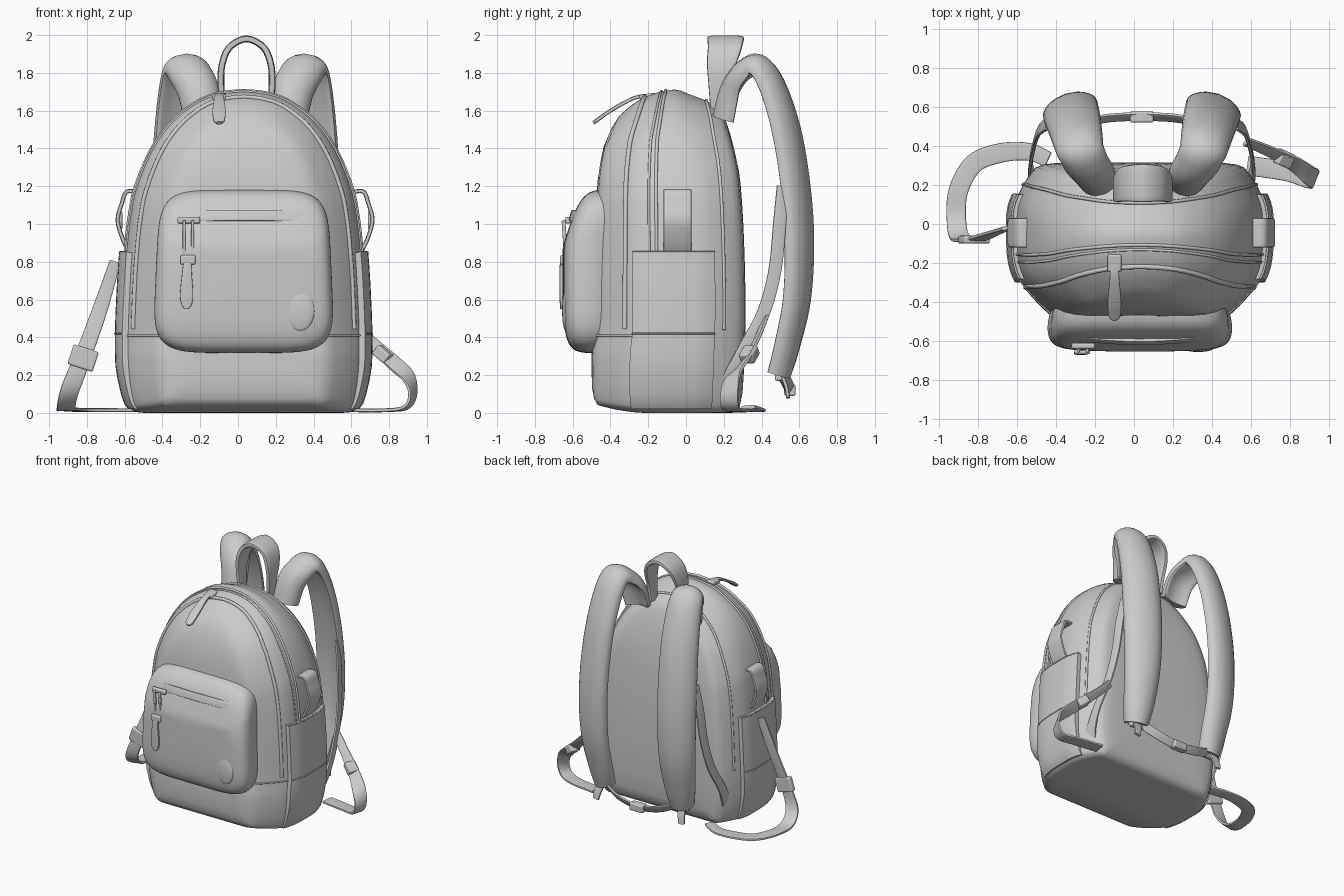
import bpy, bmesh
from math import sin, cos, pi, radians
from mathutils import Vector

if "Cube" in bpy.data.objects:
    bpy.data.objects.remove(bpy.data.objects["Cube"])

CX = 0.03  # body centre line


def smooth(pts, n=6):
    """Catmull-Rom resample of a list of equal-length tuples."""
    out = []
    for i in range(len(pts) - 1):
        a, b, c, d = pts[max(i - 1, 0)], pts[i], pts[i + 1], pts[min(i + 2, len(pts) - 1)]
        for k in range(n):
            t = k / n
            out.append(tuple(q + 0.5 * t * (r - p + t * (2 * p - 5 * q + 4 * r - s + t * (3 * (q - r) + s - p)))
                             for p, q, r, s in zip(a, b, c, d)))
    return out + [tuple(pts[-1])]


def interp(table, x):
    if x <= table[0][0]:
        return table[0][1]
    for (a, u), (b, v) in zip(table, table[1:]):
        if x <= b:
            return u + (v - u) * (x - a) / max(b - a, 1e-6)
    return table[-1][1]


def finish(ob, angle=40):
    bpy.ops.object.select_all(action='DESELECT')
    ob.select_set(True)
    bpy.context.view_layer.objects.active = ob
    bpy.ops.object.shade_smooth_by_angle(angle=radians(angle))
    return ob


def loft(name, rings, angle=40):
    """Skin closed rings of equal size and cap both ends."""
    m = len(rings[0])
    verts = [tuple(p) for r in rings for p in r]
    faces = [(i * m + j, i * m + (j + 1) % m, (i + 1) * m + (j + 1) % m, (i + 1) * m + j)
             for i in range(len(rings) - 1) for j in range(m)]
    faces += [tuple(range(m)), tuple(range(len(verts) - m, len(verts)))]
    me = bpy.data.meshes.new(name)
    me.from_pydata(verts, [], faces)
    bm = bmesh.new()
    bm.from_mesh(me)
    bmesh.ops.recalc_face_normals(bm, faces=bm.faces)
    bm.to_mesh(me)
    bm.free()
    ob = bpy.data.objects.new(name, me)
    bpy.context.collection.objects.link(ob)
    return finish(ob, angle)


def power(v, e):
    return (abs(v) ** e) * (1 if v >= 0 else -1)


def ribbon(name, rows, sides, thick, e=0.4, n=6, m=16, bow=0):
    """Strap along rows of (x, y, z, width); sides give the width direction, bow arches the section."""
    path, rings = smooth(rows, n), []
    table = [[(i / max(len(sides) - 1, 1), s[k]) for i, s in enumerate(sides)] for k in range(3)]
    P = [Vector(p[:3]) for p in path]
    for i, p in enumerate(path):
        tan = (P[min(i + 1, len(P) - 1)] - P[max(i - 1, 0)]).normalized()
        s = Vector([interp(t, i / (len(P) - 1)) for t in table])
        s = (s - tan * s.dot(tan)).normalized()
        nrm = s.cross(tan)
        rings.append([P[i] + s * power(cos(a), e) * p[3] / 2
                      + nrm * (power(sin(a), e) * thick / 2 + bow * (abs(cos(a)) ** (2 * e) - .4))
                      for a in (2 * pi * j / m for j in range(m))])
    return loft(name, rings)


def tube(name, pts, r):
    cu = bpy.data.curves.new(name, 'CURVE')
    cu.dimensions, cu.bevel_depth, cu.bevel_resolution, cu.use_fill_caps = '3D', r, 2, True
    sp = cu.splines.new('POLY')
    sp.points.add(len(pts) - 1)
    for q, p in zip(sp.points, pts):
        q.co = (*p, 1)
    ob = bpy.data.objects.new(name, cu)
    bpy.context.collection.objects.link(ob)


def box(name, loc, size, rot=(0, 0, 0), bevel=0.01):
    bpy.ops.mesh.primitive_cube_add(size=1, location=loc, rotation=rot)
    ob = bpy.context.object
    ob.name, ob.scale = name, size
    bpy.ops.object.transform_apply(location=False, rotation=False, scale=True)
    mod = ob.modifiers.new('bevel', 'BEVEL')
    mod.width, mod.segments = bevel, 3
    return finish(ob)


# Body shape tables: arch outline, front and back depth, width and height by depth
ARCH = [(max(x, 0), max(z, 0)) for x, z in smooth(
    [(0, 0), (.3, 0), (.52, 0), (.59, .015), (.62, .06), (.645, .2), (.652, .4), (.64, .7), (.625, .9), (.607, 1.05),
     (.575, 1.2), (.49, 1.4), (.38, 1.55), (.24, 1.655), (.12, 1.697), (0, 1.71)], 5)]
WIDTH = [(z, x) for x, z in ARCH[10:]]
FRONT = smooth([(0, -.46), (.06, -.495), (.3, -.5), (.42, -.485), (.8, -.48), (1.2, -.47), (1.4, -.44), (1.5, -.405),
                (1.65, -.33), (1.72, -.28)])
BACK = smooth([(0, .27), (.08, .3), (.6, .315), (1.2, .29), (1.5, .23), (1.65, .18), (1.72, .15)])
SCALE = smooth([(0, .64), (.03, .69), (.12, .81), (.25, .94), (.38, .99), (.55, 1), (.72, .99), (.87, .91), (.97, .82),
                (1, .78)])
HIGH = smooth([(0, .9), (.03, .92), (.12, .96), (.25, .985), (.4, .997), (.55, 1), (.7, .985), (.87, .965), (1, .94)])


def body_pt(t, x, z):
    lift = .05 * max(0, 1 - t / .35) ** 2
    z = z * interp(HIGH, t)
    z += lift * max(0, 1 - z / .3)
    f, b = interp(FRONT, z), interp(BACK, z)
    return Vector((CX + x, f + (b - f) * t, z))


def arch_ring(t, k=1, skin=0):
    """Arch at depth t, shrunk by k toward the panel centre."""
    s = interp(SCALE, t)
    half = [(x * s * k + skin * (x > .01), .75 + (z - .75) * k + skin * (z > 1)) for x, z in ARCH]
    loop = half + [(-x, z) for x, z in half[-2:0:-1]]
    return [body_pt(t, x, z) for x, z in loop]


def side_pt(sx, t, z, off=0):
    x = interp(WIDTH, z / interp(HIGH, t)) * interp(SCALE, t) + off
    p = body_pt(t, sx * x, z)
    p.z = z
    return p


# Main bag
front_cap = [(0, .05), (0, .35), (0, .65), (.003, .85), (.012, .95)]
rings = [arch_ring(t, k) for t, k in front_cap]
rings += [arch_ring(.03 + .94 * i / 28) for i in range(29)]
rings += [arch_ring(1 - t, k) for t, k in reversed(front_cap)]
loft("bag_body", rings, 60)

# Piping and main zip running over the arch
for name, t, r in (("front_piping", .2, .013), ("zip_edge_front", .36, .007), ("main_zip", .41, .009),
                   ("back_piping", .86, .009)):
    tube(name, [p for p in arch_ring(t, 1, .001) if p.z > .42], r)
# Base panel seam around the front
seam = [side_pt(-1, .3 - .3 * i / 12, .41) for i in range(13)]
seam += [side_pt(1, .3 * i / 12, .41) for i in range(13)]
tube("base_seam", seam, .006)

# Side pockets, hems and side tabs
for sx, side, out in ((-1, "left", -.015), (1, "right", 0)):
    ts = [.25 + .55 * i / 12 for i in range(13)]
    zs = [.02, .05] + [.1 + .075 * i for i in range(11)]
    loft(side + "_side_pocket", [[side_pt(sx, t, z, .012 + .018 * min(1, z / .25)) for t in ts] +
                                 [side_pt(sx, t, z, -.03) for t in reversed(ts)] for z in zs])
    tube(side + "_pocket_hem", [side_pt(sx, t, .85, .026) for t in ts], .006)
    tube(side + "_pocket_seam", [side_pt(sx, t, .42, .029) for t in ts], .005)
    tab = [(.62, .85), (.655, .92), (.682, 1.02), (.66, 1.11), (.635, 1.17), (.58, 1.17)]
    ribbon(side + "_side_tab", [(CX + sx * (x + out), -.045, z, .15) for x, z in tab], [(0, 1, 0)], .022)
    box(side + "_tab_clip", (CX + sx * (.672 + out), -.045, 1.02), (.03, .12, .1), (0, 0, 0), .012)

# Front pocket
rings = []
for y, hx, hz in smooth([(-.4, .43, .41), (-.48, .455, .43), (-.55, .46, .43), (-.6, .445, .41), (-.63, .405, .36),
                         (-.645, .33, .28), (-.652, .18, .15), (-.654, .02, .02)], 4):
    ring = []
    for j in range(64):
        a = 2 * pi * j / 64
        z = .75 + hz * power(sin(a), .38)
        ring.append((CX + hx * power(cos(a), .38) * (1.01 - .1 * (z - .75)), y + max(0, z - .88) * .28, z))
    rings.append(ring)
loft("front_pocket", rings, 60)
ribbon("pocket_zip_cover", [(-.35, -.535, 1.0, .05), (-.29, -.58, 1.035, .06), (.03, -.604, 1.045, .06),
                            (.36, -.58, 1.035, .06), (.42, -.535, 1.0, .05)], [(0, .3, 1)], .022)

# Pocket zip pull and plain round patch
box("pocket_pull_bar", (-.26, -.625, 1.02), (.12, .03, .035))
for x in (-.285, -.24):
    box("pocket_pull_link", (x, -.642, .92), (.016, .02, .2), (radians(4), 0, 0), .006)
box("pocket_pull_buckle", (-.265, -.655, .81), (.08, .025, .05))
ribbon("pocket_pull_tab", [(-.265, -.655, .82, .04), (-.27, -.66, .75, .05), (-.272, -.66, .63, .07),
                           (-.272, -.658, .575, .055), (-.272, -.656, .55, .02)], [(1, 0, 0)], .02)
bpy.ops.mesh.primitive_uv_sphere_add(segments=24, ring_count=12, location=(.33, -.638, .54))
patch = bpy.context.object
patch.name, patch.scale = "round_patch", (.075, .018, .105)
finish(patch, 60)

# Main zip pull
box("main_pull_slider", (-.1, -.2, 1.675), (.07, .09, .03), (radians(8), 0, 0))
ribbon("main_pull_tab", [(-.1, -.2, 1.68, .04), (-.1, -.28, 1.665, .05), (-.1, -.4, 1.6, .07), (-.1, -.47, 1.55, .06),
                         (-.1, -.49, 1.535, .025)], [(1, 0, 0)], .02)

# Top carry handle
half = [(-.125, .17, 1.6, .08), (-.135, .17, 1.72, .1), (-.13, .185, 1.84, .15), (-.09, .205, 1.935, .18)]
handle = half + [(0, .21, 1.98, .195)] + [(-x, y, z, w) for x, y, z, w in reversed(half)]
ribbon("carry_handle", [(.045 + x, y, z, w) for x, y, z, w in handle], [(0, 1, 0)], .036)

# Padded shoulder straps with edge webbing
PAD = [(.23, .2, 1.56, .2), (.25, .24, 1.71, .22), (.285, .3, 1.8, .23), (.315, .38, 1.84, .24), (.335, .46, 1.74, .26),
       (.355, .54, 1.5, .28), (.37, .59, 1.2, .29), (.375, .61, .9, .29), (.37, .595, .6, .27), (.355, .54, .35, .23),
       (.345, .495, .2, .18)]
WEB = [(.48, .51, 1.2, .06), (.51, .495, 1, .07), (.53, .47, .75, .07), (.55, .41, .53, .07), (.57, .31, .34, .07),
       (.56, .23, .18, .08), (.52, .19, .08, .08)]
for sx, side in ((-1, "left"), (1, "right")):
    place = lambda rows: [(.04 + sx * x, y, z, w) for x, y, z, w in rows]
    ribbon(side + "_shoulder_pad", place(PAD), [(sx, .1, 0), (sx, -.05, 0), (sx, -.25, 0), (sx, -.35, 0),
                                                (sx, -.35, 0), (sx, -.3, 0), (sx, -.25, 0)],
           .085, .6, 6, 24, bow=-.045 * sx)
    ribbon(side + "_strap_webbing", place(WEB), [(-sx * .3, 1, 0), (0, .8, .5)], .018)
    box(side + "_pad_slider", (.04 + sx * .35, .49, .2), (.12, .04, .06))
    ribbon(side + "_pad_end", place([(.35, .5, .22, .07), (.37, .53, .14, .06), (.38, .54, .08, .05)]), [(1, 0, 0)], .02)

# Low cross strap between the pads
ribbon("cross_strap", [(-.3, .5, .22, .06), (-.15, .54, .15, .065), (.04, .55, .12, .065), (.23, .54, .15, .065),
                       (.38, .5, .22, .06)], [(0, .5, .8)], .018)
box("cross_strap_clip", (.04, .55, .12), (.12, .06, .06))

# Loose adjuster straps resting on the ground
ribbon("left_loose_strap", [(-.44, .33, .03, .08), (-.54, .37, .015, .09), (-.68, .365, .015, .1), (-.82, .31, .015, .1),
                            (-.9, .17, .02, .1), (-.91, .02, .03, .1), (-.89, -.07, .12, .1), (-.82, -.08, .3, .09),
                            (-.73, -.05, .55, .08), (-.65, -.02, .8, .06)],
       [(0, -1, 0), (.4, -1, 0), (1, -.4, 0), (1, 0, 0), (1, 0, .3), (1, 0, .3), (1, .2, .3)], .02)
box("left_strap_buckle", (-.82, -.08, .29), (.14, .04, .11), (0, radians(18), 0))
ribbon("right_loose_strap", [(.58, .42, .5, .06), (.7, .37, .38, .07), (.82, .31, .27, .09), (.9, .25, .19, .1),
                             (.925, .23, .1, .1), (.89, .235, .03, .1), (.78, .27, .014, .1), (.58, .3, .014, .1)],
       [(.2, .5, .8), (.3, .6, .7), (.3, .8, .4), (.4, .9, 0), (.4, .9, 0)], .02)
box("right_strap_buckle", (.77, .335, .31), (.09, .08, .06), (0, radians(38), radians(-25)))
